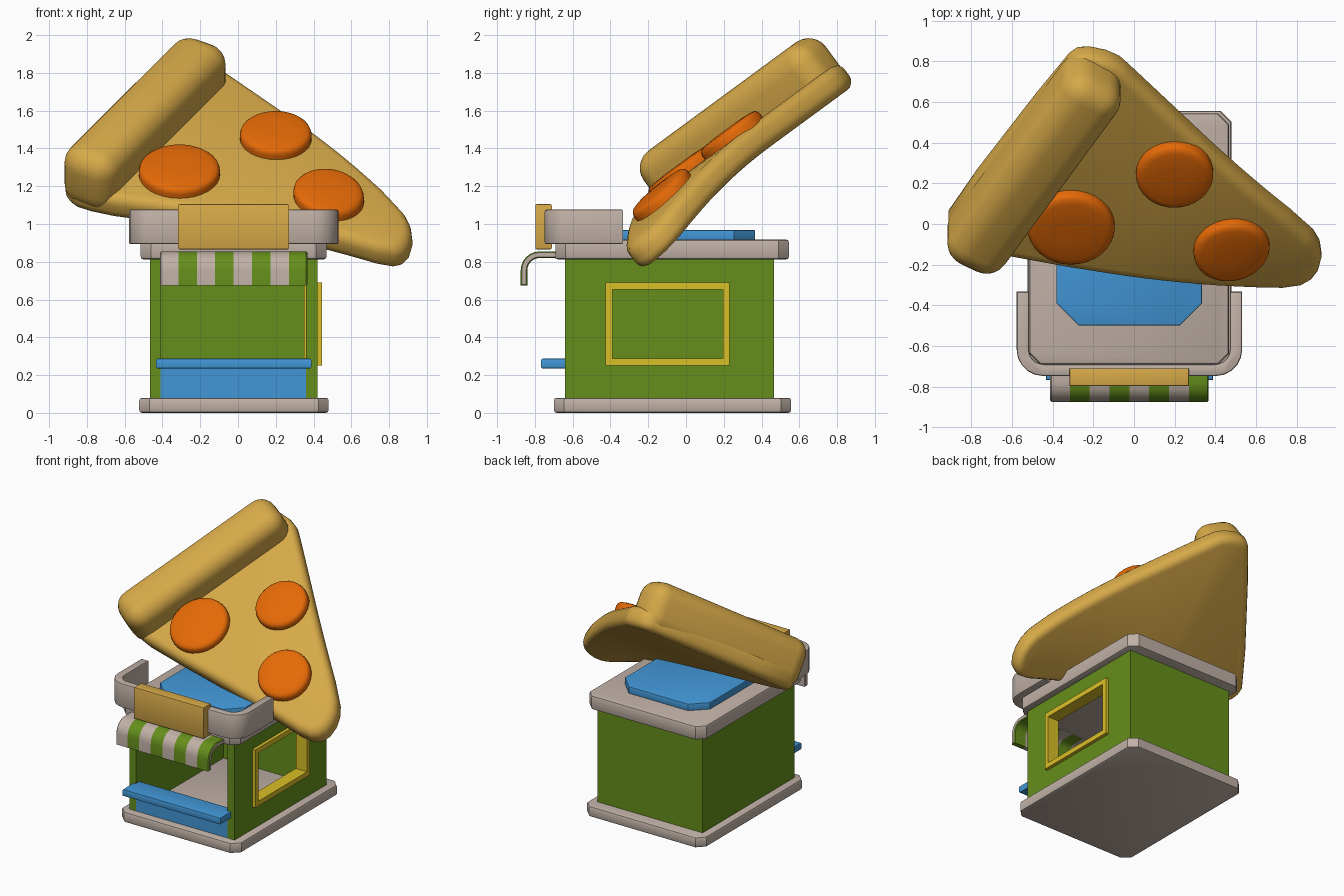
import bpy, bmesh, math
from mathutils import Vector

if "Cube" in bpy.data.objects:
    bpy.data.objects.remove(bpy.data.objects["Cube"])


def material(name, rgb):
    m = bpy.data.materials.new(name)
    m.diffuse_color = (*rgb, 1)
    m.use_nodes = True
    m.node_tree.nodes["Principled BSDF"].inputs["Base Color"].default_value = m.diffuse_color
    return m


TAN = material("crust tan", (0.68, 0.40, 0.066))
ORANGE = material("topping orange", (0.78, 0.142, 0.002))
GREEN = material("wall green", (0.13, 0.275, 0.011))
BLUE = material("counter blue", (0.054, 0.31, 0.68))
GRAY = material("warm gray", (0.53, 0.44, 0.385))
YELLOW = material("frame yellow", (0.70, 0.52, 0.02))


def finish(name, bm, mats, angle=35):
    bmesh.ops.recalc_face_normals(bm, faces=bm.faces[:])
    me = bpy.data.meshes.new(name)
    bm.to_mesh(me)
    bm.free()
    for m in mats:
        me.materials.append(m)
    ob = bpy.data.objects.new(name, me)
    bpy.context.collection.objects.link(ob)
    bpy.ops.object.select_all(action='DESELECT')
    ob.select_set(True)
    bpy.context.view_layer.objects.active = ob
    bpy.ops.object.shade_smooth_by_angle(angle=math.radians(angle))
    return ob


def prism_bm(pts, lo, hi, place, bevel=0, segs=2):
    """Extrude a 2D outline from lo to hi, rounding the edges of both caps."""
    bm = bmesh.new()
    ends = [[bm.verts.new(place(p, q, w)) for p, q in pts] for w in (lo, hi)]
    caps = [bm.faces.new(e) for e in ends]
    n = len(pts)
    for i in range(n):
        j = (i + 1) % n
        bm.faces.new((ends[0][i], ends[0][j], ends[1][j], ends[1][i]))
    bmesh.ops.recalc_face_normals(bm, faces=bm.faces[:])
    if bevel:
        edges = list({e for f in caps for e in f.edges})
        bmesh.ops.bevel(bm, geom=edges, offset=bevel, segments=segs, profile=0.5,
                        affect='EDGES', clamp_overlap=False)
    return bm


def flat(p, q, w):
    return (p, q, w)


def sideways(p, q, w):
    return (w, p, q)


def plate(name, x0, x1, y0, y1, z0, z1, mat, corner=0, bevel=0):
    c = corner
    if c:
        pts = [(x0 + c, y0), (x1 - c, y0), (x1, y0 + c), (x1, y1 - c),
               (x1 - c, y1), (x0 + c, y1), (x0, y1 - c), (x0, y0 + c)]
    else:
        pts = [(x0, y0), (x1, y0), (x1, y1), (x0, y1)]
    return finish(name, prism_bm(pts, z0, z1, flat, bevel), [mat])


def window_ring(name, outer, inner, x0, x1, mat):
    """Rectangular ring in the side wall; rectangles are (y0, y1, z0, z1)."""
    bm = bmesh.new()
    loops = []
    for (a, b, c, d), x in ((outer, x0), (outer, x1), (inner, x1), (inner, x0)):
        loops.append([bm.verts.new((x, y, z)) for y, z in ((a, c), (b, c), (b, d), (a, d))])
    for k in range(4):
        A, B = loops[k], loops[(k + 1) % 4]
        for i in range(4):
            j = (i + 1) % 4
            bm.faces.new((A[i], A[j], B[j], B[i]))
    return finish(name, bm, [mat])


# Kiosk body
plate("base_plate", -0.523, 0.48, -0.70, 0.557, 0, 0.08, GRAY, 0.055, 0.015)
plate("left_wall", -0.465, -0.41, -0.64, 0.465, 0.07, 0.83, GREEN)
plate("back_wall", -0.41, 0.36, 0.41, 0.465, 0.07, 0.83, GREEN)
window_ring("right_wall", (-0.64, 0.465, 0.07, 0.83), (-0.40, 0.21, 0.27, 0.67), 0.36, 0.42, GREEN)
window_ring("window_frame", (-0.425, 0.23, 0.25, 0.69), (-0.39, 0.195, 0.287, 0.652),
            0.35, 0.445, YELLOW)
plate("counter_panel", -0.41, 0.36, -0.64, -0.60, 0.07, 0.25, BLUE)
plate("counter_shelf", -0.433, 0.388, -0.767, -0.59, 0.235, 0.287, BLUE, 0, 0.008)

# Roof
plate("roof_slab", -0.515, 0.468, -0.692, 0.545, 0.812, 0.918, GRAY, 0.055, 0.015)
plate("roof_panel", -0.382, 0.334, -0.50, 0.365, 0.91, 0.968, BLUE, 0.11, 0.006)


# Parapet: U-shaped band with rounded front corners
def u_path(half, front, radius):
    right = [(half, -0.333)]
    for i in range(6):
        a = math.radians(18 * i)
        right.append((half - radius + radius * math.cos(a), front + radius - radius * math.sin(a)))
    pts = right + [(-x, y) for x, y in reversed(right)]
    return [(x - 0.0225, y) for x, y in pts]


band = u_path(0.555, -0.748, 0.13) + u_path(0.495, -0.69, 0.075)[::-1]
finish("front_parapet", prism_bm(band, 0.893, 1.077, flat, 0.01), [GRAY])
plate("blank_sign", -0.317, 0.27, -0.798, -0.71, 0.866, 1.105, TAN, 0, 0.008)

# Striped awning with a curved front
arc = [math.radians(90 + 15 * i) for i in range(7)]
top = [(-0.65, 0.853)] + [(-0.775 + 0.1 * math.cos(a), 0.755 + 0.1 * math.sin(a)) for a in arc] + [(-0.875, 0.675)]
under = [(-0.65, 0.818)] + [(-0.775 + 0.065 * math.cos(a), 0.755 + 0.065 * math.sin(a)) for a in arc] + [(-0.84, 0.675)]
X0, STRIPE = -0.413, 0.78 / 8
bm = prism_bm(top + under[::-1], X0, X0 + 8 * STRIPE, sideways, 0.006, 1)
for i in range(1, 8):
    bmesh.ops.bisect_plane(bm, geom=bm.verts[:] + bm.edges[:] + bm.faces[:],
                           plane_co=(X0 + i * STRIPE, 0, 0), plane_no=(1, 0, 0))
for f in bm.faces:
    f.material_index = int((f.calc_center_median().x - X0) / STRIPE) % 2
finish("awning", bm, [GRAY, GREEN])

# Pizza frame: u is x, v runs up the slope, h is height off the tilted plane
COS, SIN = 0.806, 0.592
EU, EV = 0.86, -0.51          # direction from the crust toward the tip


def tilt(bm):
    """Droop the tip, then move every vertex from (u, v, h) to the world."""
    for p in bm.verts:
        u, v, h = p.co
        d = max(0, EU * u + EV * v + 0.35)
        h -= 0.15 * d * d
        p.co = (u, COS * v - SIN * h, SIN * v + COS * h)


# Pizza slab: rounded wedge outline, sliced across so that it can bend
outline = [(-0.915, 0.78), (-0.91, 0.68), (-0.84, 0.60), (-0.60, 0.515), (0.52, 0.295), (0.80, 0.242),
           (0.90, 0.30), (0.93, 0.45), (0.87, 0.60), (0.48, 1.06), (0.0, 1.62),
           (-0.09, 1.72), (-0.26, 1.765), (-0.34, 1.70)]
smooth = []
for i, a in enumerate(outline):
    b = outline[(i + 1) % len(outline)]
    for t in (0.25, 0.75):
        smooth.append((a[0] + (b[0] - a[0]) * t, a[1] + (b[1] - a[1]) * t))
bm = prism_bm(smooth, 0.872, 1.022, flat, 0.055, 4)
for i in range(12):
    d = -0.5 + 0.085 * i
    bmesh.ops.bisect_plane(bm, geom=bm.verts[:] + bm.edges[:] + bm.faces[:],
                           plane_co=(EU * d, EV * d, 0), plane_no=(EU, EV, 0))
tilt(bm)
finish("pizza_slab", bm, [TAN], 60)

# Crust: fat rounded bar along the wide end
bm = bmesh.new()
bmesh.ops.create_cube(bm, size=1)
for p in bm.verts:
    t, d, h = p.co.x * 1.30 + 0.735, p.co.y * 0.32 - 1.008, p.co.z * 0.36 + 1.057
    p.co = (-EV * t + EU * d, EU * t + EV * d, h)
bmesh.ops.recalc_face_normals(bm, faces=bm.faces[:])
bmesh.ops.bevel(bm, geom=bm.edges[:], offset=0.115, segments=6, profile=0.5, affect='EDGES')
tilt(bm)
finish("pizza_crust", bm, [TAN], 60)

# Round toppings: shallow lathed discs that follow the slab
N = 32
for k, (cu, cv, r) in enumerate([(-0.31, 0.742, 0.215), (0.20, 1.064, 0.19), (0.48, 0.579, 0.187)]):
    bm = bmesh.new()
    rings = []
    for s, h in ((1, 0.99), (1, 1.045), (0.975, 1.062), (0.92, 1.073), (0.8, 1.079), (0.4, 1.084)):
        rings.append([bm.verts.new((cu + r * s * math.cos(2 * math.pi * i / N),
                                    cv + r * s * math.sin(2 * math.pi * i / N), h)) for i in range(N)])
    for A, B in zip(rings, rings[1:]):
        for i in range(N):
            j = (i + 1) % N
            bm.faces.new((A[i], A[j], B[j], B[i]))
    bm.faces.new(rings[0])
    bm.faces.new(rings[-1])
    tilt(bm)
    finish("topping_%d" % (k + 1), bm, [ORANGE], 50)
